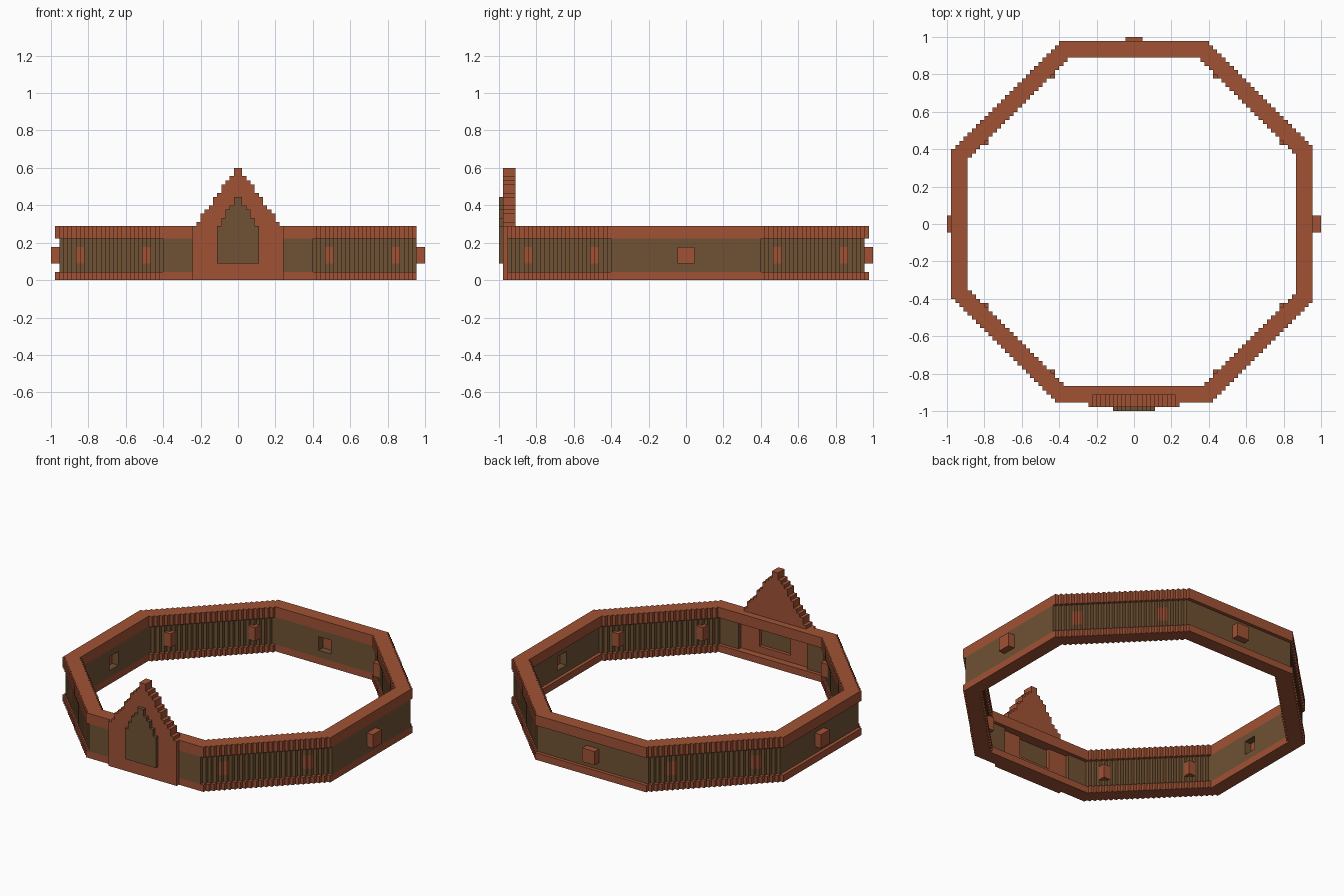
import bpy, bmesh
from mathutils import Vector

if "Cube" in bpy.data.objects:
    bpy.data.objects.remove(bpy.data.objects["Cube"])

U = 2 / 90          # size of one block
RIM = 13            # wall height in blocks
SPAN = range(-46, 46)


def material(name, rgb):
    m = bpy.data.materials.new(name)
    m.use_nodes = True
    m.diffuse_color = (*rgb, 1)
    m.node_tree.nodes["Principled BSDF"].inputs["Base Color"].default_value = (*rgb, 1)
    return m


brick = material("red_brick", (0.355, 0.085, 0.035))
timber = material("brown_timber", (0.162, 0.083, 0.034))


def prism(name, cells, lo, hi, mat, upright=False):
    """Extrude a set of square cells from lo to hi along z, or along y if upright."""
    def place(a, b, c):
        return Vector((a, c, b) if upright else (a, b, c)) * U
    bm = bmesh.new()
    verts = {}
    for i, j in cells:
        ring = []
        for key in ((i, j), (i + 1, j), (i + 1, j + 1), (i, j + 1)):
            if key not in verts:
                verts[key] = bm.verts.new(place(*key, lo))
            ring.append(verts[key])
        bm.faces.new(ring)
    out = bmesh.ops.extrude_face_region(bm, geom=bm.faces[:], use_keep_orig=True)
    moved = [g for g in out["geom"] if isinstance(g, bmesh.types.BMVert)]
    bmesh.ops.translate(bm, verts=moved, vec=place(0, 0, hi - lo))
    bmesh.ops.recalc_face_normals(bm, faces=bm.faces[:])
    mesh = bpy.data.meshes.new(name)
    bm.to_mesh(mesh)
    bm.free()
    mesh.materials.append(mat)
    obj = bpy.data.objects.new(name, mesh)
    bpy.context.collection.objects.link(obj)
    return obj


def rect(x0, x1, y0, y1):
    return [(i, j) for i in range(x0, x1) for j in range(y0, y1)]


def diag(i, j):
    return abs(i + 0.5) + abs(j + 0.5)


def ring(west, east, south, north, thick, s_in, s_out):
    """Cells of a stepped octagonal ring."""
    def inside(i, j, t, s):
        return (west + t <= i < east - t and south + t <= j < north - t
                and diag(i, j) <= s)
    return {(i, j) for i in SPAN for j in SPAN
            if inside(i, j, 0, s_out) and not inside(i, j, thick, s_in - 1)}


# Octagonal wall: bottom and top rims with timber panels between
rim = ring(-44, 43, -43, 44, 4, 56, 61)
prism("bottom_rim", rim, 0, 2, brick)
prism("top_rim", rim, 10, RIM, brick)
panel = ring(-43, 43, -43, 43, 3, 57, 60)
panel = {c for c in panel if not (c[1] < -35 and -11 <= c[0] < 11)}

# Windows on the slanted walls, two on each
slanted = {(i, j) for i in SPAN for j in SPAN if 55 <= diag(i, j) <= 60
           and 15 <= abs(abs(i + 0.5) - abs(j + 0.5)) <= 17}
prism("slanted_windows", slanted, 4, 8, brick)

# Projecting windows on the left, right and back walls
boxes = {"left_window": rect(42, 45, -2, 2),
         "right_window": rect(-45, -42, -2, 2),
         "back_window": rect(-2, 2, 42, 45)}
for name, cells in boxes.items():
    prism(name, cells, 4, 8, brick)

# Panels, open at window height
openings = slanted | {c for c in panel if (-2 <= c[0] < 2 and c[1] > 0) or -2 <= c[1] < 2}
prism("lower_panel", panel, 2, 4, timber)
prism("middle_panel", panel - openings, 4, 8, timber)
prism("upper_panel", panel, 8, 10, timber)


# Gatehouse with a stepped gable and a pointed door
def gate_half(k):
    return 11 if k < RIM else max(1, round(10 - (k - RIM) * 0.72))


def door_half(k):
    return 5 if k < RIM else max(1, round(5 - (k - 12) * 0.6))


def profile(half, z0, z1):
    return {(i, k) for k in range(z0, z1) for i in range(-half(k), half(k))}


gate = profile(gate_half, 0, 27)
door = profile(door_half, 4, 20)
prism("gate_front", gate - door, -44, -42, brick, upright=True)
prism("gate_back", gate - profile(door_half, 4, 10), -42, -41, brick, upright=True)
prism("gate_door", door, -45, -42, timber, upright=True)
